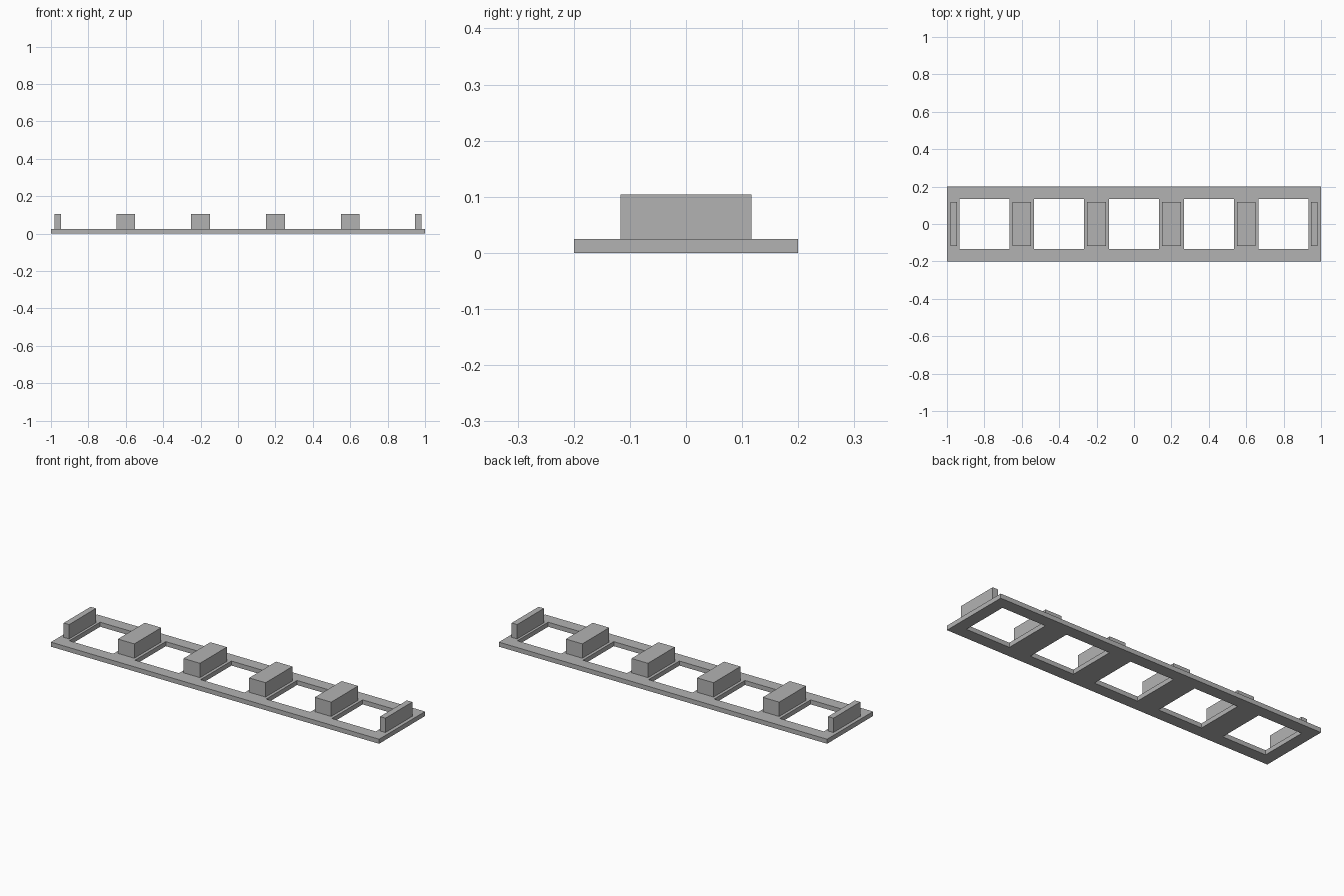
import bpy
import bmesh

if "Cube" in bpy.data.objects:
    bpy.data.objects.remove(bpy.data.objects["Cube"], do_unlink=True)

GREY = (0.45, 0.45, 0.45, 1.0)
BASE_T, TOP = 0.025, 0.104      # frame thickness, block top
HOLE, PITCH = 0.134, 0.4        # half size and spacing of the openings
BLOCK_Y = 0.117                 # half depth of the blocks

grey = bpy.data.materials.new("plain grey")
grey.use_nodes = True
grey.diffuse_color = GREY
grey.node_tree.nodes["Principled BSDF"].inputs["Base Color"].default_value = GREY


def add_object(name, bm):
    bmesh.ops.recalc_face_normals(bm, faces=bm.faces)
    mesh = bpy.data.meshes.new(name)
    bm.to_mesh(mesh)
    bm.free()
    mesh.materials.append(grey)
    obj = bpy.data.objects.new(name, mesh)
    bpy.context.collection.objects.link(obj)
    return obj


def add_block(name, x, width):
    bm = bmesh.new()
    bmesh.ops.create_cube(bm, size=1)
    bmesh.ops.scale(bm, vec=(width, 2 * BLOCK_Y, TOP - BASE_T), verts=bm.verts)
    bmesh.ops.translate(bm, vec=(x, 0, (TOP + BASE_T) / 2), verts=bm.verts)
    return add_object(name, bm)


# Flat frame: a grid of cells with the five openings left out, then extruded
centres = [(i - 2) * PITCH for i in range(5)]
xs = [-1] + [c + s * HOLE for c in centres for s in (-1, 1)] + [1]
ys = [-0.2, -HOLE, HOLE, 0.2]
bm = bmesh.new()
grid = [[bm.verts.new((x, y, 0)) for y in ys] for x in xs]
for i in range(len(xs) - 1):
    for j in range(len(ys) - 1):
        if not (i % 2 == 1 and j == 1):
            bm.faces.new((grid[i][j], grid[i + 1][j],
                          grid[i + 1][j + 1], grid[i][j + 1]))
extruded = bmesh.ops.extrude_face_region(bm, geom=bm.faces[:], use_keep_orig=True)
bmesh.ops.translate(bm, vec=(0, 0, BASE_T),
                    verts=[v for v in extruded["geom"] if isinstance(v, bmesh.types.BMVert)])
add_object("frame", bm)

# Wide blocks on the bars between openings
for i in range(4):
    add_block(f"divider_block_{i + 1}", (i - 1.5) * PITCH, 0.1)

# Thin upright plates at both ends
for side, sign in (("left", 1), ("right", -1)):
    add_block(f"{side}_end_plate", sign * 0.964, 0.033)
